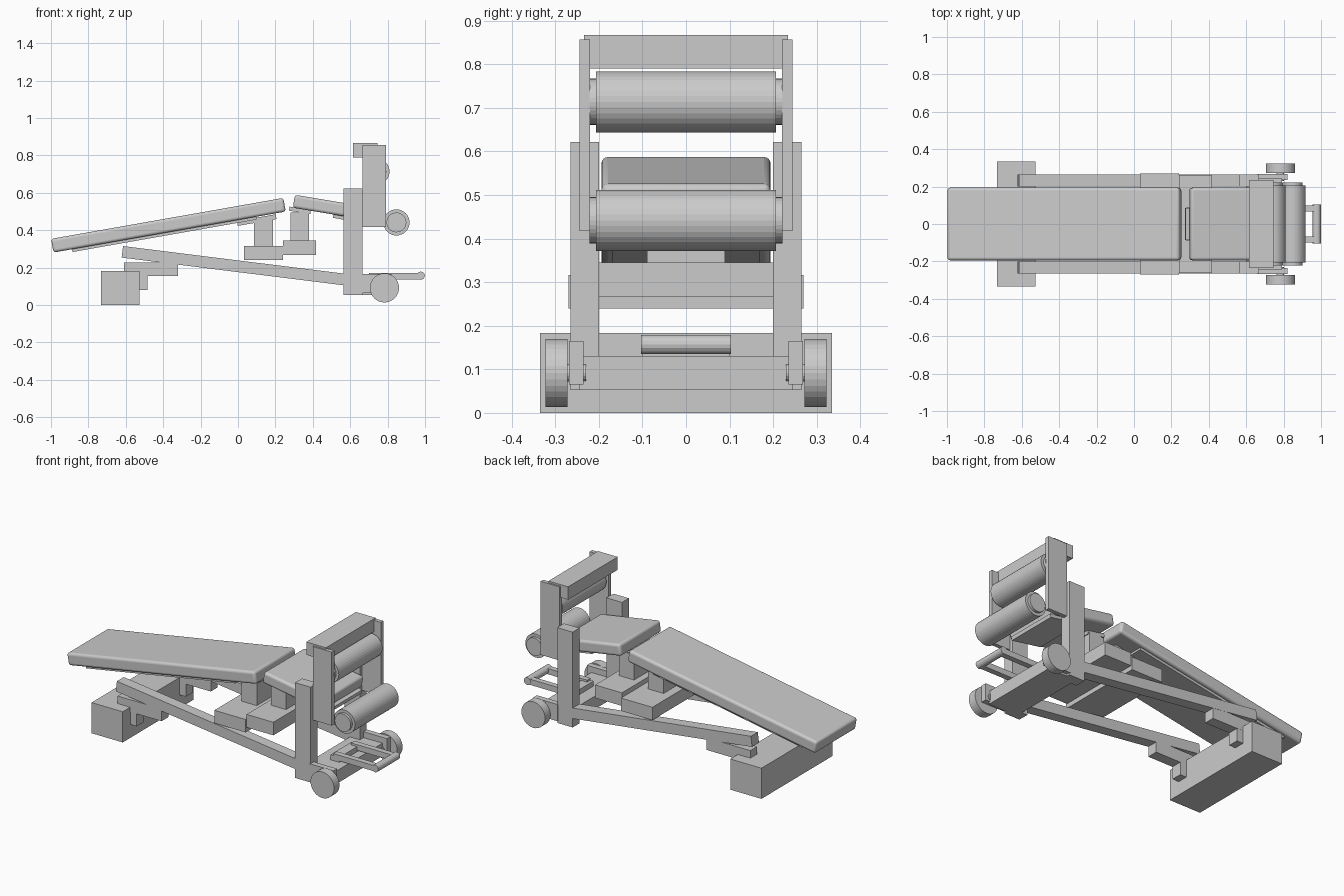
import bpy
from math import radians, pi, cos, sin

if "Cube" in bpy.data.objects:
    bpy.data.objects.remove(bpy.data.objects["Cube"])


def box(name, x, y, z, tilt=0.0, bevel=0.0):
    """Box from (min, max) ranges, optionally tilted about y through its centre."""
    bpy.ops.mesh.primitive_cube_add(
        size=1, location=[(a + b) / 2 for a, b in (x, y, z)])
    o = bpy.context.object
    o.name = name
    o.scale = [b - a for a, b in (x, y, z)]
    bpy.ops.object.transform_apply(location=False, rotation=False, scale=True)
    o.rotation_euler[1] = radians(-tilt)
    if bevel:
        m = o.modifiers.new("rounded", 'BEVEL')
        m.width, m.segments = bevel, 4
        bpy.ops.object.shade_smooth_by_angle(angle=radians(35))
    return o


def tilted(name, cx, cz, length, thick, half_w, tilt, bevel=0.0):
    return box(name, (cx - length / 2, cx + length / 2), (-half_w, half_w),
               (cz - thick / 2, cz + thick / 2), tilt, bevel)


def under(name, pad_c, tilt, along, drop, length, thick, half_w):
    """Plate hung below a tilted pad: offset along and below the pad centre."""
    t = radians(tilt)
    return tilted(name, pad_c[0] + along * cos(t) + drop * sin(t),
                  pad_c[1] + along * sin(t) - drop * cos(t),
                  length, thick, half_w, tilt)


def rod(name, x, z, r, y0, y1, sides=32):
    """Cylinder along y."""
    bpy.ops.mesh.primitive_cylinder_add(
        vertices=sides, radius=r, depth=y1 - y0,
        location=(x, (y0 + y1) / 2, z), rotation=(pi / 2, 0, 0))
    bpy.context.object.name = name


# Pads
BACK, SEAT = (-0.372, 0.427), (0.496, 0.522)
tilted("back_pad", *BACK, 1.261, 0.074, 0.194, 10, 0.015)
tilted("seat_pad", *SEAT, 0.40, 0.07, 0.194, -9.5, 0.015)

# Plates and brackets under the pads
under("back_pad_plate", BACK, 10, -0.03, 0.041, 1.0, 0.022, 0.17)
under("back_pad_bracket", BACK, 10, 0.47, 0.055, 0.21, 0.026, 0.09)
under("seat_pad_plate", SEAT, -9.5, 0.12, 0.042, 0.2, 0.022, 0.16)
under("seat_pad_bracket", SEAT, -9.5, -0.16, 0.043, 0.115, 0.022, 0.085)

# Posts and cross beams carrying the pads
box("back_post", (0.085, 0.187), (-0.09, 0.09), (0.30, 0.455))
box("back_cross_beam", (0.033, 0.24), (-0.27, 0.27), (0.24, 0.317))
box("seat_post", (0.28, 0.38), (-0.09, 0.09), (0.33, 0.495))
box("seat_cross_beam", (0.24, 0.417), (-0.262, 0.262), (0.267, 0.345))

# Foot block and lower crossbar
box("foot_block", (-0.733, -0.527), (-0.335, 0.335), (0, 0.183))
box("lower_crossbar", (0.60, 0.79), (-0.245, 0.245), (0.053, 0.13))

# Paired parts on both sides
for side, s in (("left", -1), ("right", 1)):
    def yr(a, b):
        return tuple(sorted((s * a, s * b)))
    box("side_rail_" + side, (-0.623, 0.60), yr(0.20, 0.265), (0.178, 0.24), -7.1)
    box("rail_bracket_" + side, (-0.61, -0.32), yr(0.20, 0.264), (0.155, 0.228))
    box("rail_bracket_leg_" + side, (-0.60, -0.485), yr(0.20, 0.263), (0.08, 0.22))
    box("upright_" + side, (0.563, 0.665), yr(0.20, 0.265), (0.053, 0.622))
    box("roller_plate_" + side, (0.665, 0.79), yr(0.22, 0.244), (0.418, 0.857))
    box("wheel_bracket_" + side, (0.66, 0.82), yr(0.235, 0.268), (0.065, 0.165))
    rod("wheel_" + side, 0.783, 0.092, 0.078, *yr(0.272, 0.323))
    rod("wheel_axle_" + side, 0.783, 0.092, 0.02, *yr(0.23, 0.30), 16)
    box("handle_arm_" + side, (0.70, 0.975), yr(0.067, 0.10), (0.138, 0.172))

# Handle grip and the block that holds its arms
rod("handle_grip", 0.977, 0.157, 0.022, -0.103, 0.103, 16)
box("handle_mount", (0.68, 0.74), (-0.10, 0.10), (0.125, 0.16))

# Head block and rollers
box("head_block", (0.615, 0.745), (-0.234, 0.234), (0.79, 0.867))
for name, x, z in (("upper", 0.74, 0.714), ("lower", 0.847, 0.442)):
    rod(name + "_roller", x, z, 0.07, -0.206, 0.206)
    rod(name + "_roller_core", x, z, 0.053, -0.222, 0.222)
